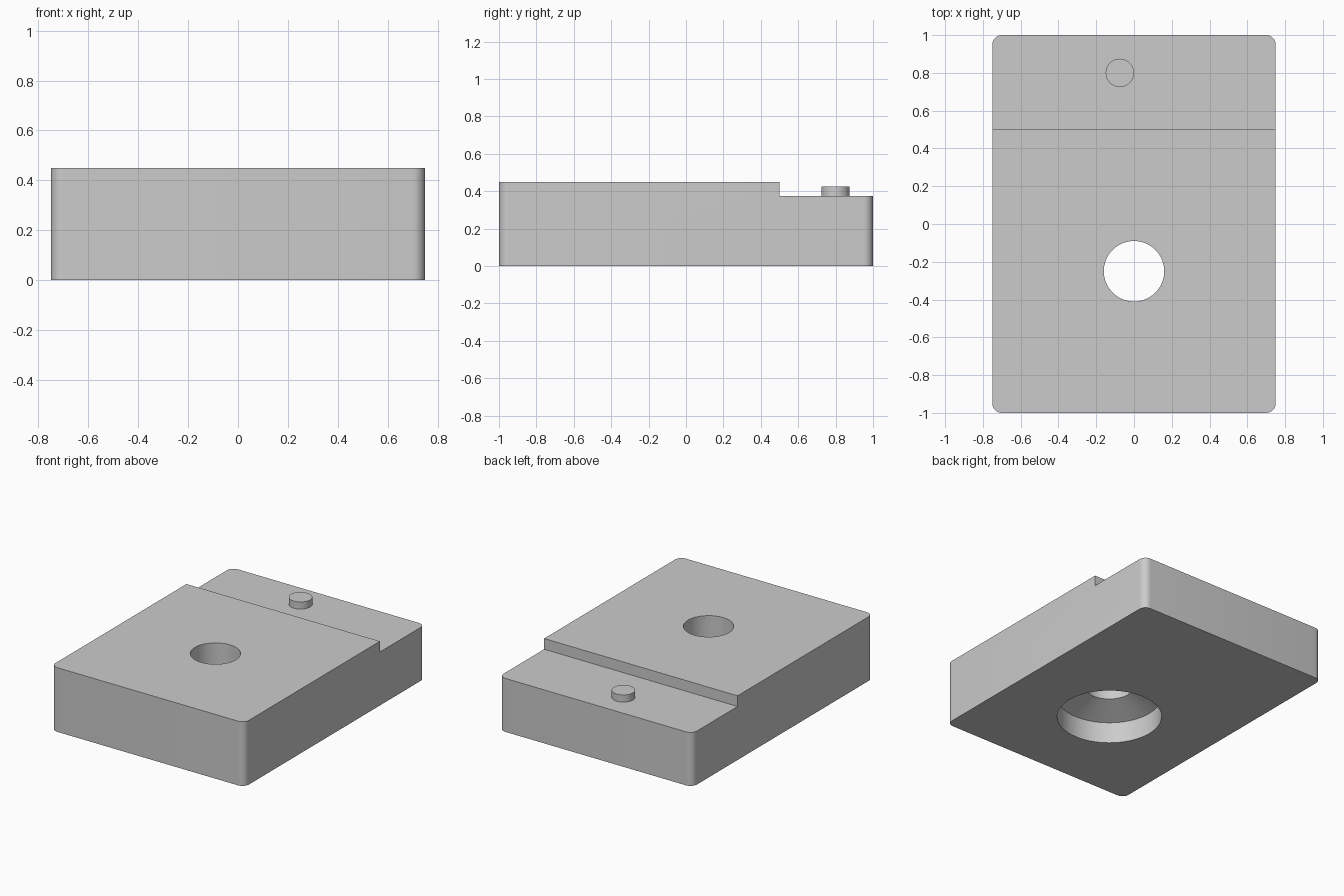
import bpy, bmesh, math
from mathutils import Matrix, Vector

if "Cube" in bpy.data.objects:
    bpy.data.objects.remove(bpy.data.objects["Cube"])

grey = bpy.data.materials.new("plain grey")
grey.use_nodes = True
colour = (0.6, 0.6, 0.6, 1)
grey.diffuse_color = colour
grey.node_tree.nodes["Principled BSDF"].inputs["Base Color"].default_value = colour


def add_object(name, bm):
    bmesh.ops.recalc_face_normals(bm, faces=bm.faces)
    mesh = bpy.data.meshes.new(name)
    bm.to_mesh(mesh)
    bm.free()
    mesh.materials.append(grey)
    obj = bpy.data.objects.new(name, mesh)
    bpy.context.collection.objects.link(obj)
    return obj


def select(obj):
    bpy.ops.object.select_all(action='DESELECT')
    obj.select_set(True)
    bpy.context.view_layer.objects.active = obj


def smooth(obj):
    select(obj)
    bpy.ops.object.shade_smooth_by_angle(angle=math.radians(20))


def box(bm, size, centre):
    bmesh.ops.create_cube(bm, size=1, matrix=Matrix.Translation(centre) @ Matrix.Diagonal((*size, 1)))


def turned(name, profile, centre, steps=64):
    """Revolve an (r, z) profile whose ends lie on the axis."""
    bm = bmesh.new()
    verts = [bm.verts.new((r, 0, z)) for r, z in profile]
    edges = [bm.edges.new(pair) for pair in zip(verts, verts[1:])]
    bmesh.ops.spin(bm, geom=verts + edges, cent=(0, 0, 0), axis=(0, 0, 1),
                   angle=math.tau, steps=steps)
    bmesh.ops.remove_doubles(bm, verts=bm.verts, dist=1e-4)
    bmesh.ops.translate(bm, verts=bm.verts, vec=centre)
    return add_object(name, bm)


def cut(obj, cutter):
    cutter.hide_render = True
    mod = obj.modifiers.new("cut", 'BOOLEAN')
    mod.operation = 'DIFFERENCE'
    mod.solver = 'EXACT'
    mod.object = cutter
    select(obj)
    bpy.ops.object.modifier_apply(modifier=mod.name)
    bpy.data.objects.remove(cutter)


# Block with rounded vertical corners
height, ledge = 0.45, 0.375
bm = bmesh.new()
box(bm, (1.5, 2, height), Vector((0, 0, height / 2)))
corners = [e for e in bm.edges if abs(e.verts[0].co.z - e.verts[1].co.z) > 0.1]
bmesh.ops.bevel(bm, geom=corners, offset=0.05, segments=8, profile=0.5, affect='EDGES')
block = add_object("block", bm)

# Lowered ledge along the back
bm = bmesh.new()
box(bm, (2, 1, 0.5), Vector((0, 1, ledge + 0.25)))
cut(block, add_object("ledge_cutter", bm))

# Through hole with a wide, cone-ended recess underneath
recess = [(0, -0.1), (0.34, -0.1), (0.34, 0.15), (0.16, 0.225), (0.16, 0.6), (0, 0.6)]
cut(block, turned("hole_cutter", recess, (0, -0.25, 0)))
smooth(block)

# Locating peg on the ledge
peg = turned("peg", [(0, ledge), (0.075, ledge), (0.075, 0.425), (0, 0.425)],
             (-0.075, 0.8, 0), 48)
smooth(peg)
